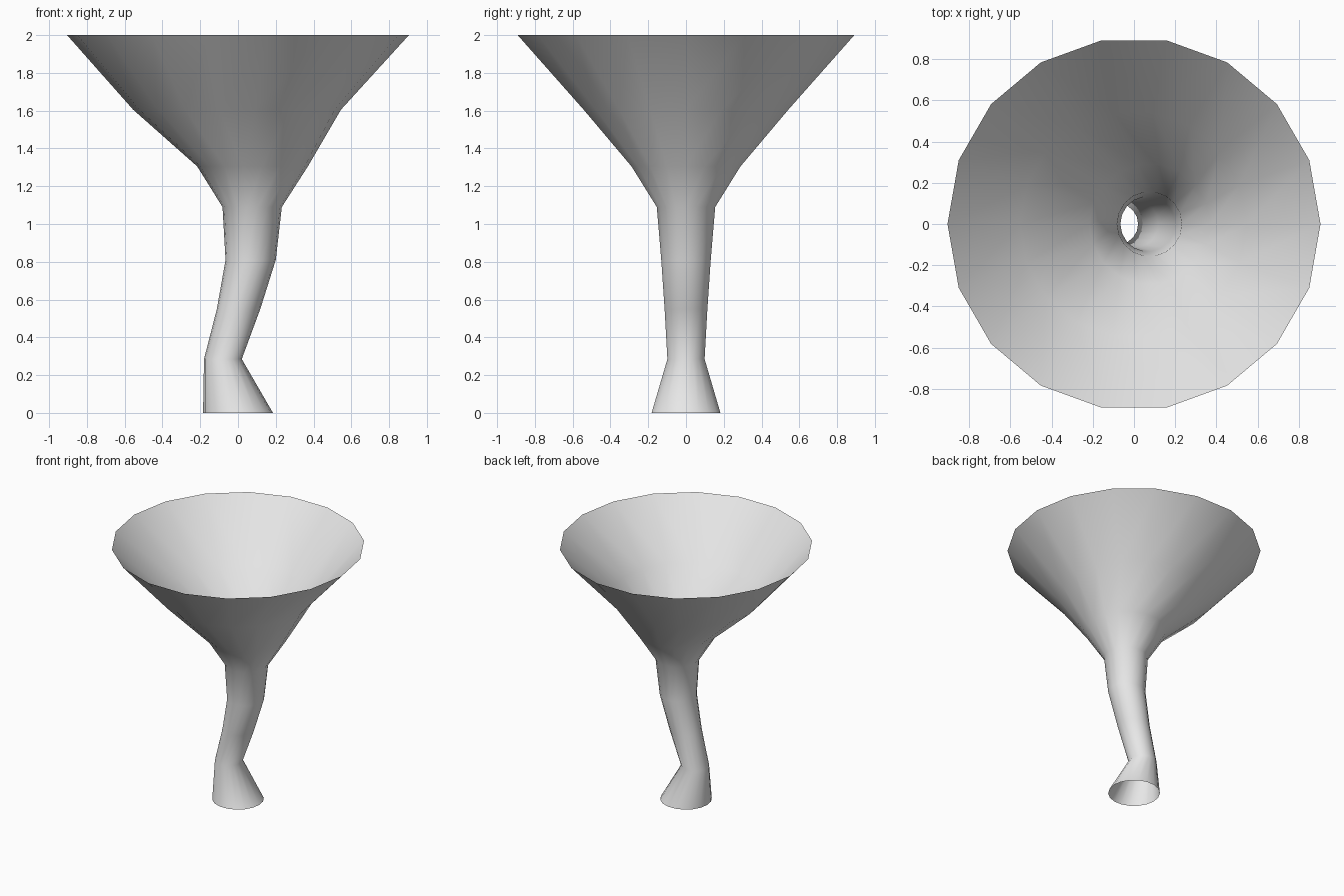
import bpy, bmesh, math

cube = bpy.data.objects.get("Cube")
if cube:
    bpy.data.objects.remove(cube)

# Light grey material
grey = bpy.data.materials.new("light_grey")
grey.use_nodes = True
colour = (0.8, 0.8, 0.8, 1)
grey.diffuse_color = colour
grey.node_tree.nodes["Principled BSDF"].inputs["Base Color"].default_value = colour

# Cross-sections up the bent stem: centre x, height, radius
SIDES = 18
SECTIONS = [
    (0.0, 0.0, 0.185),
    (-0.08, 0.285, 0.1),
    (0.003, 0.55, 0.115),
    (0.067, 0.81, 0.133),
    (0.075, 1.09, 0.157),
    (0.077, 1.305, 0.293),
    (-0.005, 1.605, 0.55),
    (0.0, 2.0, 0.905),
]


def loft(name, sections, material):
    """Open-ended tube through circular sections."""
    bm = bmesh.new()
    rings = []
    for cx, z, r in sections:
        angles = [math.tau * i / SIDES for i in range(SIDES)]
        rings.append([bm.verts.new((cx + r * math.cos(a), r * math.sin(a), z))
                      for a in angles])
    for low, high in zip(rings, rings[1:]):
        for i in range(SIDES):
            j = (i + 1) % SIDES
            face = bm.faces.new((low[i], low[j], high[j], high[i]))
            face.smooth = True
    mesh = bpy.data.meshes.new(name)
    bm.to_mesh(mesh)
    bm.free()
    mesh.materials.append(material)
    obj = bpy.data.objects.new(name, mesh)
    bpy.context.collection.objects.link(obj)
    return obj


# Flared funnel with a crooked stem and a flared foot, open at both ends
loft("funnel", SECTIONS, grey)
